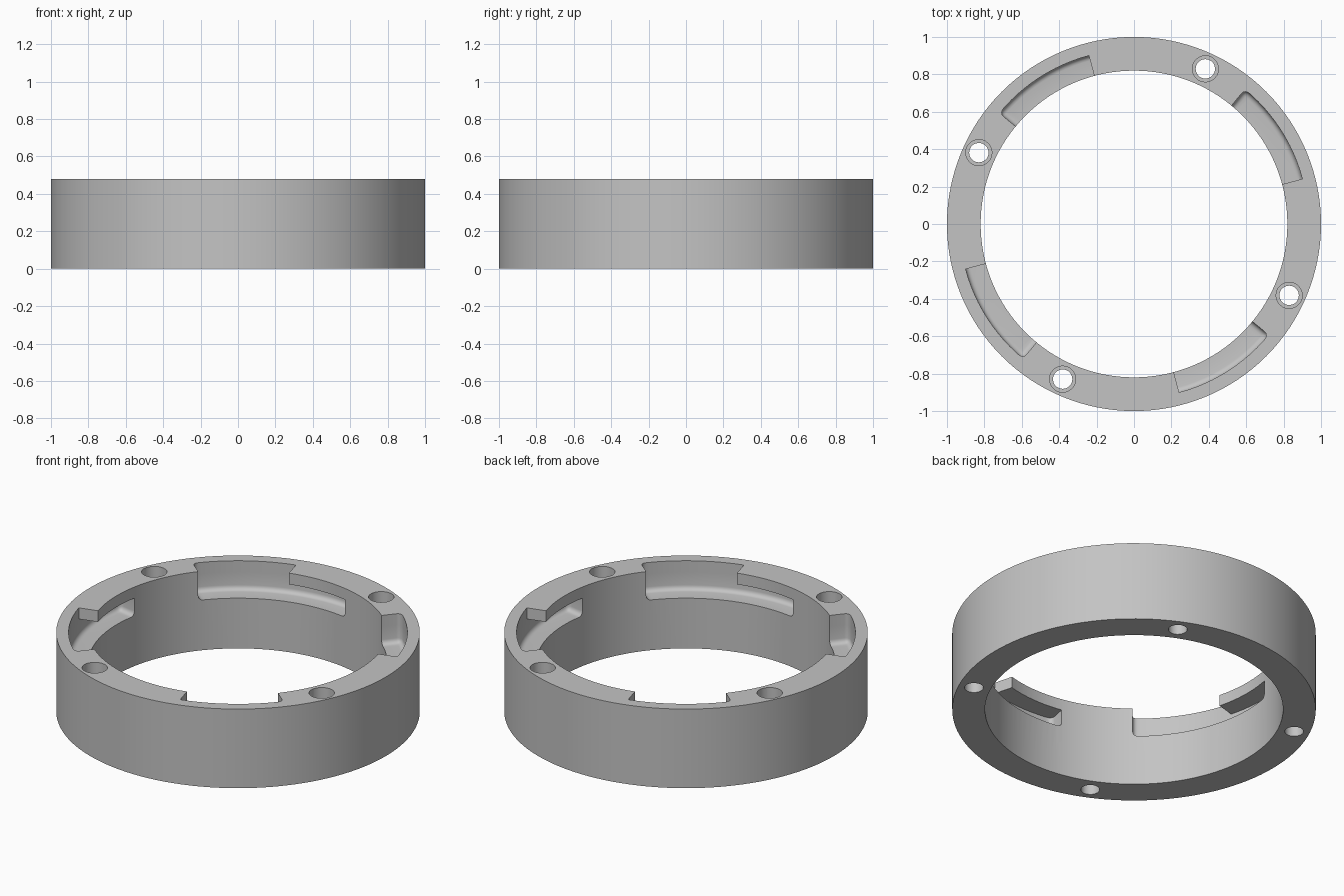
import bpy
import bmesh
from math import radians, cos, sin
from mathutils import Matrix

if "Cube" in bpy.data.objects:
    bpy.data.objects.remove(bpy.data.objects["Cube"], do_unlink=True)

HEIGHT, OUTER, INNER = 0.48, 1.0, 0.82
FLOOR, CEILING, SLOT_R = 0.305, 0.412, 0.932
SLOT_START, NOTCH_START, NOTCH_END = -11, 15, 50.5

grey = bpy.data.materials.new("grey metal")
grey.use_nodes = True
color = (0.55, 0.55, 0.55, 1)
grey.diffuse_color = color
grey.node_tree.nodes["Principled BSDF"].inputs["Base Color"].default_value = color


def make_object(name, bm):
    bmesh.ops.recalc_face_normals(bm, faces=bm.faces)
    mesh = bpy.data.meshes.new(name)
    bm.to_mesh(mesh)
    bm.free()
    obj = bpy.data.objects.new(name, mesh)
    bpy.context.collection.objects.link(obj)
    mesh.materials.append(grey)
    return obj


def cylinder(name, radius, z0, z1, sides, x=0, y=0):
    bm = bmesh.new()
    bmesh.ops.create_cone(bm, cap_ends=True, segments=sides, radius1=radius,
                          radius2=radius, depth=z1 - z0,
                          matrix=Matrix.Translation((x, y, (z0 + z1) / 2)))
    return make_object(name, bm)


def slot_cutter(name, turn):
    """L-shaped bayonet pocket: an open notch joined to a slot under the lip."""
    bm = bmesh.new()
    step = 9
    angles = [SLOT_START + (NOTCH_START - SLOT_START) * i / step for i in range(step)]
    angles += [NOTCH_START + (NOTCH_END - NOTCH_START) * i / 12 for i in range(13)]

    def column(angle, radius):
        a = radians(angle + turn)
        return [bm.verts.new((radius * cos(a), radius * sin(a), z))
                for z in (FLOOR, CEILING, 0.6)]

    ins = [column(a, 0.7) for a in angles]
    outs = [column(a, SLOT_R) for a in angles]
    last = len(angles) - 1
    ends, arcs = [], []
    for i in range(last):
        levels = (0, 1) if i >= step else (0,)
        top = len(levels)
        for lv in (0, top):
            bm.faces.new((ins[i][lv], ins[i + 1][lv], outs[i + 1][lv], outs[i][lv]))
        for side in (ins, outs):
            for lv in levels:
                bm.faces.new((side[i][lv], side[i + 1][lv],
                              side[i + 1][lv + 1], side[i][lv + 1]))
        arcs.append((outs[i][0], outs[i + 1][0]))
    for i, lv in ((0, 0), (step, 1), (last, 0), (last, 1)):
        bm.faces.new((ins[i][lv], outs[i][lv], outs[i][lv + 1], ins[i][lv + 1]))
        if i != step:
            ends.append((outs[i][lv], outs[i][lv + 1]))
        if lv == 0:
            ends.append((ins[i][0], outs[i][0]))
    loose = [v for v in bm.verts if not v.link_faces]
    bmesh.ops.recalc_face_normals(bm, faces=bm.faces)
    # round the floor and the closed ends
    edges = [bm.edges.get(pair) for pair in arcs + ends]
    bmesh.ops.bevel(bm, geom=edges, offset=0.028, segments=4, profile=0.5,
                    affect='EDGES', clamp_overlap=True)
    bmesh.ops.delete(bm, geom=[v for v in loose if v.is_valid], context='VERTS')
    return make_object(name, bm)


# Ring body
ring = cylinder("bayonet_ring", OUTER, 0, HEIGHT, 128)
cutters = [cylinder("bore_cutter", INNER, -0.2, 0.8, 128)]

# Four bayonet pockets and four counterbored screw holes
for k in range(4):
    cutters.append(slot_cutter("slot_cutter", 90 * k))
    a = radians(65.3 + 90 * k)
    x, y = 0.913 * cos(a), 0.913 * sin(a)
    cutters.append(cylinder("screw_hole_cutter", 0.052, -0.2, 0.7, 20, x, y))
    cutters.append(cylinder("counterbore_cutter", 0.07, 0.24, 0.75, 24, x, y))

bpy.ops.object.select_all(action='DESELECT')
bpy.context.view_layer.objects.active = ring
ring.select_set(True)
for cutter in cutters:
    mod = ring.modifiers.new("cut", 'BOOLEAN')
    mod.operation = 'DIFFERENCE'
    mod.solver = 'EXACT'
    mod.object = cutter
    bpy.ops.object.modifier_apply(modifier=mod.name)
for cutter in cutters:
    bpy.data.objects.remove(cutter, do_unlink=True)

ring.data.materials.clear()
ring.data.materials.append(grey)
for poly in ring.data.polygons:
    poly.material_index = 0
bpy.ops.object.shade_smooth_by_angle(angle=radians(30))
